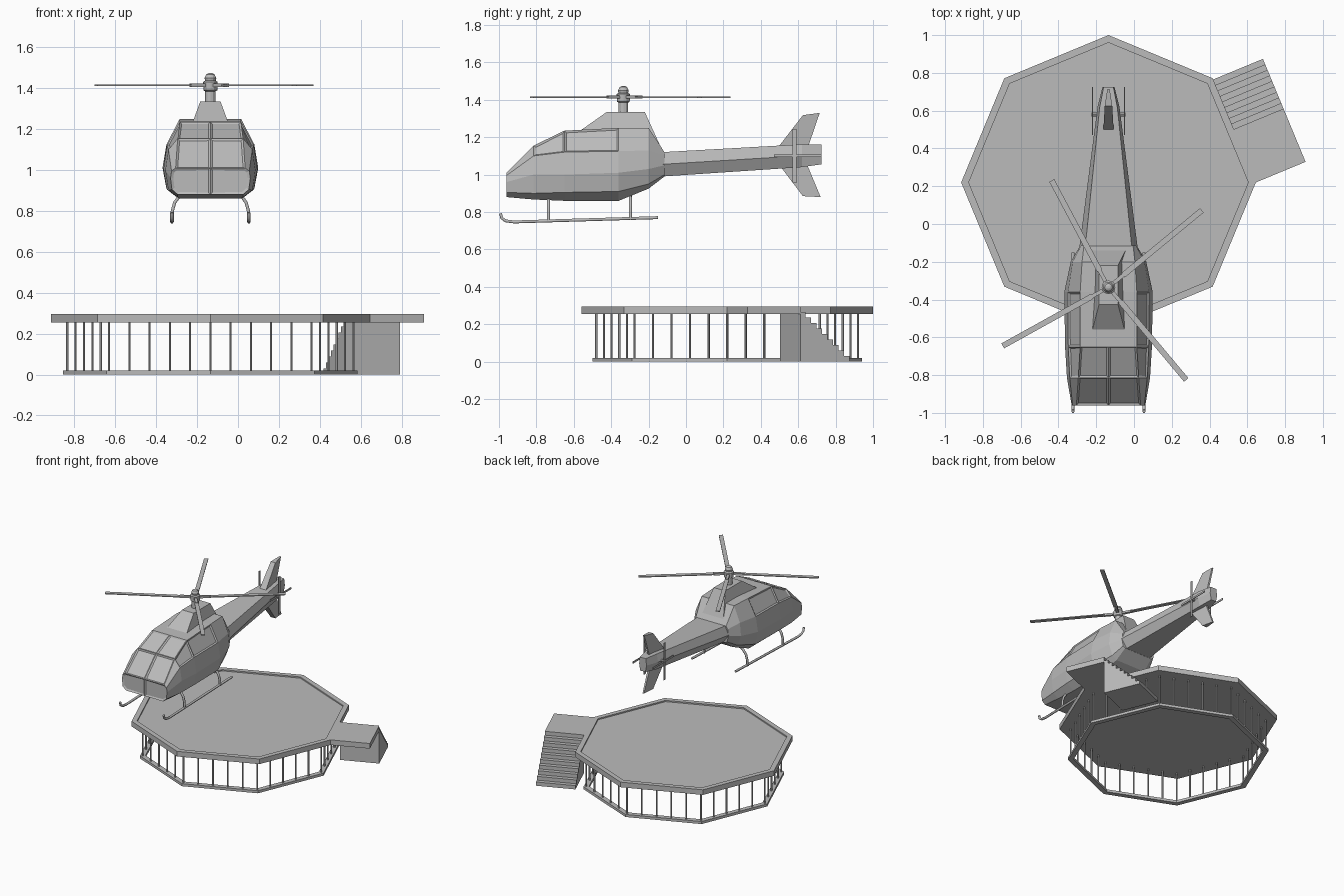
import bpy, bmesh, math
from mathutils import Vector

cube = bpy.data.objects.get("Cube")
if cube:
    bpy.data.objects.remove(cube)

grey = bpy.data.materials.new("plain_grey")
grey.use_nodes = True
GREY = (0.5, 0.5, 0.5, 1)
grey.diffuse_color = GREY
grey.node_tree.nodes["Principled BSDF"].inputs["Base Color"].default_value = GREY

CX = -0.135          # shared centre line of aircraft and pad
PAD_Y = 0.22


def finish(name, bm):
    bmesh.ops.recalc_face_normals(bm, faces=bm.faces)
    mesh = bpy.data.meshes.new(name)
    bm.to_mesh(mesh)
    bm.free()
    mesh.materials.append(grey)
    obj = bpy.data.objects.new(name, mesh)
    bpy.context.collection.objects.link(obj)
    return obj


def skin(rings, closed=False, cap=True):
    """Bridge equal rings; return the bmesh and its faces keyed by (ring, side)."""
    bm = bmesh.new()
    vs = [[bm.verts.new(p) for p in ring] for ring in rings]
    n, faces = len(rings[0]), {}
    for i in range(len(rings) if closed else len(rings) - 1):
        a, b = vs[i], vs[(i + 1) % len(vs)]
        for k in range(n):
            j = (k + 1) % n
            faces[i, k] = bm.faces.new((a[k], a[j], b[j], b[k]))
    if cap and not closed:
        bm.faces.new(vs[0])
        bm.faces.new(vs[-1])
    return bm, faces, vs


def loft(name, rings, closed=False):
    return finish(name, skin(rings, closed)[0])


def bar(name, p, q, width, height=None, sides=4):
    """Straight bar from p to q with a box or round section."""
    p, q = Vector(p), Vector(q)
    d = (q - p).normalized()
    up = Vector((0, 0, 1)) if abs(d.z) < 0.9 else Vector((1, 0, 0))
    u = d.cross(up).normalized()
    v = u.cross(d)
    height = height or width
    if sides == 4:
        section = [u * (a * width / 2) + v * (b * height / 2)
                   for a, b in ((-1, -1), (1, -1), (1, 1), (-1, 1))]
    else:
        section = [(u * math.cos(t) + v * math.sin(t)) * width / 2
                   for t in (math.tau * k / sides for k in range(sides))]
    return loft(name, [[e + s for s in section] for e in (p, q)])


def tube(name, points, radius):
    curve = bpy.data.curves.new(name, "CURVE")
    curve.dimensions = "3D"
    curve.bevel_depth, curve.bevel_resolution = radius, 1
    curve.use_fill_caps = True
    spline = curve.splines.new("POLY")
    spline.points.add(len(points) - 1)
    for pt, co in zip(spline.points, points):
        pt.co = (*co, 1)
    curve.materials.append(grey)
    obj = bpy.data.objects.new(name, curve)
    bpy.context.collection.objects.link(obj)


def octagon(r, z):
    return [(CX + r * math.cos(k * math.pi / 4), PAD_Y + r * math.sin(k * math.pi / 4), z)
            for k in range(8)]


# Landing pad: recessed deck, foot ring and posts
loft("pad_deck", [octagon(0.78, 0.255), octagon(0.78, 0.295),
                  octagon(0.74, 0.295), octagon(0.74, 0.285)])
loft("pad_base_ring", [octagon(0.72, 0), octagon(0.72, 0.02),
                       octagon(0.68, 0.02), octagon(0.68, 0)], closed=True)
corners = [Vector(p) for p in octagon(0.7, 0.01)]
for k in range(8):
    for j in range(5):
        foot = corners[k].lerp(corners[(k + 1) % 8], j / 5)
        bar(f"pad_post_{k}_{j}", foot, foot + Vector((0, 0, 0.25)), 0.012, sides=6)

# Access landing and stairs run along one pad edge
edge = Vector((CX + 0.78, PAD_Y, 0))
out = Vector((math.cos(math.pi / 8), math.sin(math.pi / 8), 0))
along = Vector((-out.y, out.x, 0))


def beside_pad(name, profile):
    loft(name, [[edge + along * s + out * o + Vector((0, 0, z)) for s, z in profile]
                for o in (0, 0.285)])


beside_pad("stair_landing", [(0, 0.255), (0.305, 0.255), (0.305, 0.295), (0, 0.295)])
STEPS = 9
profile = [(0.305, 0)]
for k in range(STEPS):
    z = 0.265 * (STEPS - k) / STEPS
    profile += [(0.305 + 0.285 * k / STEPS, z), (0.305 + 0.285 * (k + 1) / STEPS, z)]
profile.append((0.59, 0))
beside_pad("stairs", profile)


# Cabin: half sections from bottom to roof, mirrored about the centre line
def section(y, half):
    right = [(CX + x, y, z) for x, z in half]
    left = [(CX - x, y, z) for x, z in reversed(half)]
    return [(CX, y, half[0][1])] + right + [(CX, y, half[-1][1])] + left


cabin = [
    (-0.96, [(.16, .88), (.188, .905), (.195, .96), (.19, .995), (.17, 1.01)]),
    (-0.815, [(.16, .867), (.205, .9), (.22, 1.0), (.205, 1.1), (.16, 1.155)]),
    (-0.65, [(.155, .86), (.213, .905), (.23, 1.0), (.213, 1.12), (.15, 1.235)]),
    (-0.36, [(.155, .86), (.215, .91), (.234, 1.01), (.215, 1.125), (.15, 1.25)]),
    (-0.2, [(.13, .925), (.17, .95), (.2, 1.03), (.19, 1.13), (.14, 1.25)]),
    (-0.115, [(.12, .99), (.14, 1.0), (.15, 1.05), (.145, 1.1), (.13, 1.12)]),
]
bm, faces, vs = skin([section(y, h) for y, h in cabin], cap=False)
nose = vs[0]
nose_panes = [bm.faces.new(nose[:7]), bm.faces.new(nose[6:] + nose[:1])]
bm.faces.new(vs[-1])
bmesh.ops.recalc_face_normals(bm, faces=bm.faces)
# Sunken panes: nose, side windows, two-piece windscreen
panes = nose_panes + [faces[i, k] for i in (1, 2) for k in (4, 7)]
panes += [faces[0, 5], faces[0, 6], faces[1, 5], faces[1, 6]]
bmesh.ops.inset_individual(bm, faces=panes, thickness=0.014, depth=-0.007)
finish("cabin", bm)

# Rotor fairing on the roof
loft("rotor_fairing", [
    [(CX - .09, -.58, 1.225), (CX + .09, -.58, 1.225), (CX + .1, -.12, 1.115), (CX - .1, -.12, 1.115)],
    [(CX - .05, -.425, 1.334), (CX + .05, -.425, 1.334), (CX + .05, -.22, 1.334), (CX - .05, -.22, 1.334)]])

# Tail boom and fins
boom = [(-0.13, .155, .99, 1.12), (0.62, .058, 1.04, 1.162), (0.725, .032, 1.055, 1.16)]
loft("tail_boom", [[(CX + a * w, y, z) for a, z in
                    ((-.7, lo), (.7, lo), (1, (lo + hi) / 2), (.8, hi), (-.8, hi), (-1, (lo + hi) / 2))]
                   for y, w, lo, hi in boom])


def fin(name, outline):
    loft(name, [[(CX + side * t, y, z) for y, z, t in outline] for side in (-1, 1)])


fin("upper_fin", [(.48, 1.13, .028), (.625, 1.318, .02), (.715, 1.33, .006), (.65, 1.14, .008)])
fin("lower_fin", [(.5, 1.05, .028), (.625, .885, .02), (.72, .88, .006), (.645, 1.06, .008)])

# Tail rotors on a cross shaft
TY, TZ = 0.58, 1.1
bar("tail_rotor_shaft", (CX - .09, TY, TZ), (CX + .09, TY, TZ), 0.02, sides=8)
for side, label in ((1, "left"), (-1, "right")):
    x = CX + side * 0.085
    bar(f"tail_rotor_{label}_tall_blade", (x, TY, TZ - .145), (x, TY, TZ + .145), 0.02, 0.005)
    bar(f"tail_rotor_{label}_flat_blade", (x, TY - .11, TZ), (x, TY + .145, TZ), 0.005, 0.014)

# Main rotor: turned mast and hub, four blades
RY = -0.335
hub = [(.026, 1.32), (.026, 1.385), (.034, 1.39), (.036, 1.43), (.026, 1.437),
       (.029, 1.45), (.02, 1.468), (.008, 1.474)]
mast = loft("rotor_mast", [[(CX + r * math.cos(k * math.pi / 6), RY + r * math.sin(k * math.pi / 6), z)
                            for k in range(12)] for r, z in hub])
for k, deg in enumerate((39.5, 118, 209, 310)):
    d = Vector((math.cos(math.radians(deg)), math.sin(math.radians(deg)), 0))
    root = Vector((CX, RY, 1.414))
    bar(f"rotor_blade_{k}", root + d * 0.1, root + d * 0.64, 0.03, 0.007)
    bar(f"rotor_blade_grip_{k}", root, root + d * 0.11, 0.02, 0.016)

# Landing skids with curved struts
for side, label in ((1, "left"), (-1, "right")):
    x = CX + side * 0.188
    tube(f"{label}_skid", [(x, -.15, .77), (x, -.92, .747), (x, -.965, .753),
                           (x, -.985, .768), (x, -.992, .792)], 0.009)
    for y, end in ((-.735, "front"), (-.297, "rear")):
        tube(f"{label}_{end}_strut", [(CX + side * o, y, z) for o, z in
                                      ((.188, .757), (.186, .8), (.175, .84), (.15, .875), (.12, .89))], 0.009)
